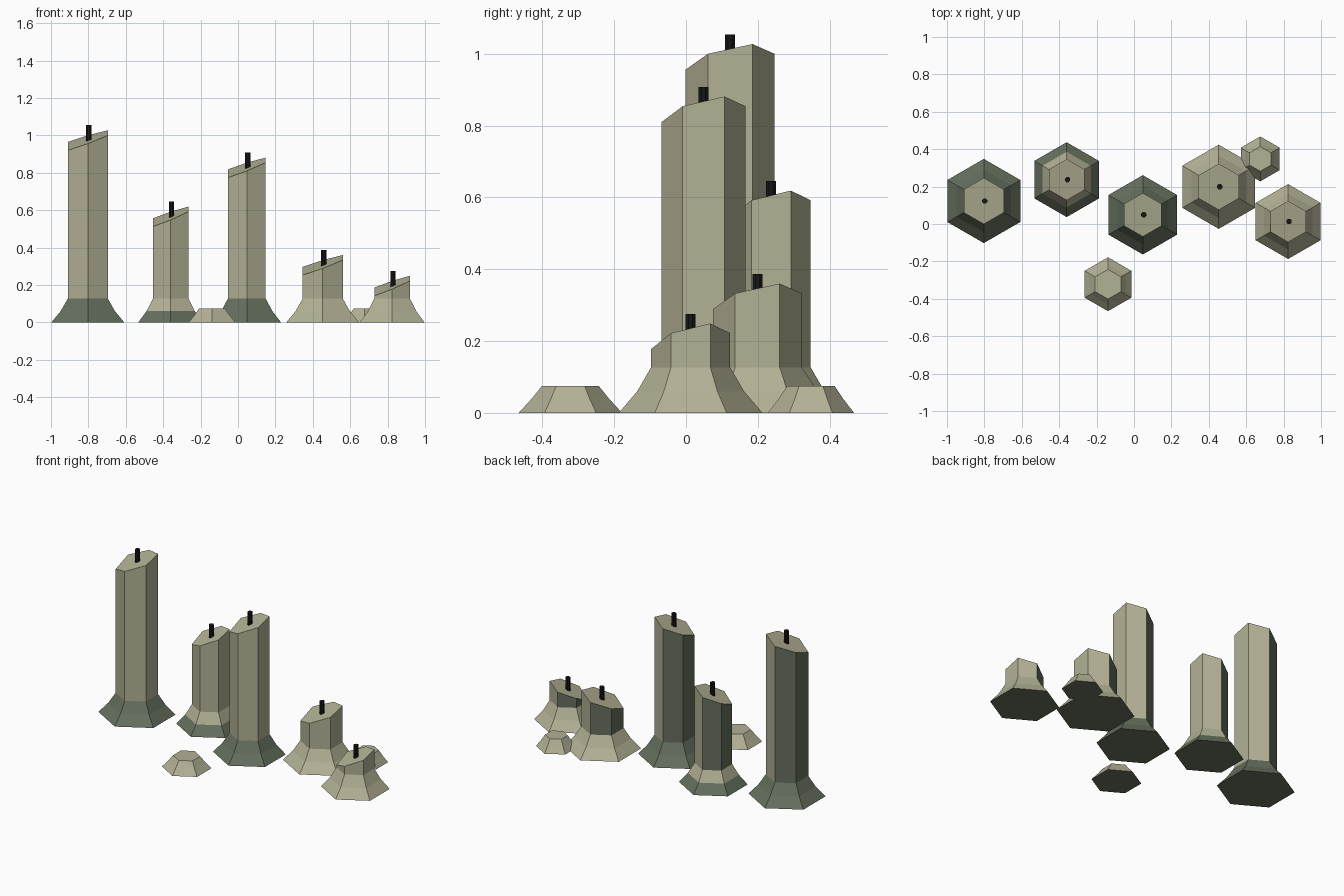
import bpy, bmesh, math

cube = bpy.data.objects.get("Cube")
if cube:
    bpy.data.objects.remove(cube, do_unlink=True)


def make_material(name, color):
    mat = bpy.data.materials.new(name)
    mat.use_nodes = True
    mat.diffuse_color = (*color, 1)
    mat.node_tree.nodes["Principled BSDF"].inputs["Base Color"].default_value = (*color, 1)
    return mat


WAX = make_material("pale wax", (0.45, 0.44, 0.30))
MOSS = make_material("dull green wax", (0.13, 0.16, 0.11))
BLACK = make_material("wick black", (0.008, 0.008, 0.009))

# Height of each rim corner of a melted top, counterclockwise from back right
MELTED = (0.027, 0, -0.036, -0.08, -0.044, 0)
FLAT = (0,) * len(MELTED)


def loft(name, x, y, rings, mats, side_rule, sides=6, bottom=0):
    """Stack polygon rings (radius, height, corner offsets) into a closed solid."""
    bm = bmesh.new()
    loops = []
    for radius, height, offsets in rings:
        loop = []
        for k in range(sides):
            a = math.tau * (k + 0.5) / sides
            loop.append(bm.verts.new((radius * math.cos(a), radius * math.sin(a),
                                      height + offsets[k])))
        loops.append(loop)
    for level, (low, high) in enumerate(zip(loops, loops[1:])):
        for k in range(sides):
            n = (k + 1) % sides
            face = bm.faces.new((low[k], low[n], high[n], high[k]))
            face.material_index = side_rule(level, k)
    bm.faces.new(loops[0][::-1]).material_index = bottom
    bm.faces.new(loops[-1])
    mesh = bpy.data.meshes.new(name)
    bm.to_mesh(mesh)
    bm.free()
    for mat in mats:
        mesh.materials.append(mat)
    obj = bpy.data.objects.new(name, mesh)
    obj.location = (x, y, 0)
    bpy.context.collection.objects.link(obj)
    return obj


def candle(name, x, y, radius, top, green_tiers):
    """Flared foot, six-sided shaft with a green shaded side, and a wick."""
    def rule(level, k):
        if level < 2:
            return int(level < green_tiers)
        return int(k in (1, 2))

    rings = [(radius, 0, FLAT), (radius * 0.745, 0.06, FLAT),
             (radius * 0.55, 0.127, FLAT), (radius * 0.55, top, MELTED)]
    loft(name, x, y, rings, (WAX, MOSS), rule, bottom=1)
    octagon = (0,) * 8
    loft(name + "_wick", x + 0.005, y,
         [(0.015, top - 0.04, octagon), (0.015, top + 0.054, octagon)],
         (BLACK,), lambda level, k: 0, sides=8)


def stub(name, x, y, radius):
    """Burnt-down candle: only the flared foot remains."""
    rings = [(radius, 0, FLAT), (radius * 0.745, 0.04, FLAT), (radius * 0.55, 0.075, FLAT)]
    loft(name, x, y, rings, (WAX, MOSS), lambda level, k: 0, bottom=1)


# Candles from tall to short, then the burnt stubs
candle("tallest_candle", -0.803, 0.123, 0.225, 1.0, 2)
candle("tall_candle", 0.047, 0.049, 0.212, 0.854, 2)
candle("medium_candle", -0.36, 0.237, 0.2, 0.592, 1)
candle("short_candle", 0.453, 0.199, 0.225, 0.333, 0)
candle("shortest_candle", 0.824, 0.013, 0.2, 0.222, 0)
stub("front_stub", -0.139, -0.322, 0.144)
stub("back_stub", 0.675, 0.348, 0.12)
